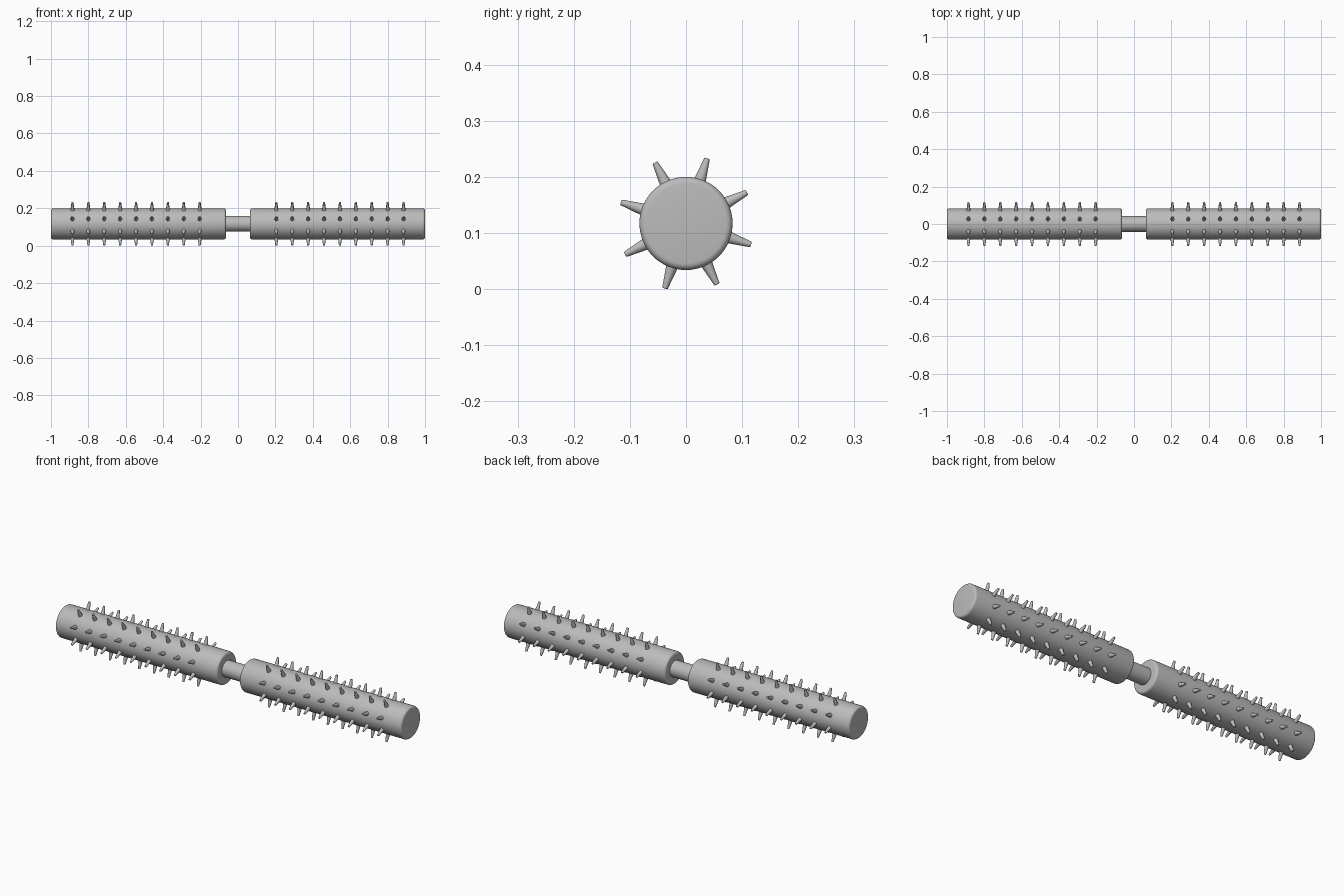
import bpy
import math
from mathutils import Matrix, Vector

if "Cube" in bpy.data.objects:
    bpy.data.objects.remove(bpy.data.objects["Cube"], do_unlink=True)

AXIS_Z = 0.117
ROD_R = 0.083

grey = bpy.data.materials.new("steel grey")
grey.use_nodes = True
colour = (0.5, 0.5, 0.5, 1)
grey.diffuse_color = colour
grey.node_tree.nodes["Principled BSDF"].inputs["Base Color"].default_value = colour


def finish(obj, name):
    obj.name = name
    obj.data.materials.append(grey)
    bpy.ops.object.shade_smooth_by_angle(angle=math.radians(40))
    return obj


def rod(name, x0, x1, radius, fillet=0.0):
    bpy.ops.mesh.primitive_cylinder_add(
        vertices=64, radius=radius, depth=x1 - x0,
        location=((x0 + x1) / 2, 0, AXIS_Z), rotation=(0, math.pi / 2, 0))
    obj = bpy.context.object
    if fillet:
        bevel = obj.modifiers.new("rounded rim", "BEVEL")
        bevel.width = fillet
        bevel.segments = 5
        bevel.limit_method = "ANGLE"
        bevel.angle_limit = math.radians(45)
        bpy.ops.object.modifier_apply(modifier=bevel.name)
    return finish(obj, name)


def spike_mesh():
    # One blunt round spike pointing along local z, shared by every copy
    bpy.ops.mesh.primitive_cone_add(
        vertices=16, radius1=0.0115, radius2=0.005, depth=0.048)
    obj = finish(bpy.context.object, "spike_template")
    obj.data.transform(Matrix.Translation((0, 0, 0.098)))
    bevel = obj.modifiers.new("soft tip", "BEVEL")
    bevel.width = 0.0015
    bevel.segments = 2
    bevel.limit_method = "ANGLE"
    bevel.angle_limit = math.radians(45)
    bpy.ops.object.modifier_apply(modifier=bevel.name)
    mesh = obj.data
    bpy.data.objects.remove(obj, do_unlink=True)
    return mesh


# Central neck and the two rollers
rod("neck", -0.08, 0.08, 0.042)
rod("left_roller", 0.064, 1.0, ROD_R, 0.012)
rod("right_roller", -1.0, -0.064, ROD_R, 0.012)

# Eight rows of nine spikes around each roller
mesh = spike_mesh()
for side, sign in (("left", 1), ("right", -1)):
    for row in range(8):
        angle = math.radians(27 + 45 * row)
        outward = Vector((0, math.cos(angle), math.sin(angle)))
        for i in range(9):
            spike = bpy.data.objects.new(f"{side}_spike_{row + 1}_{i + 1}", mesh)
            spike.location = (sign * (0.205 + 0.085 * i), 0, AXIS_Z)
            spike.rotation_euler = outward.to_track_quat("Z", "Y").to_euler()
            bpy.context.collection.objects.link(spike)
